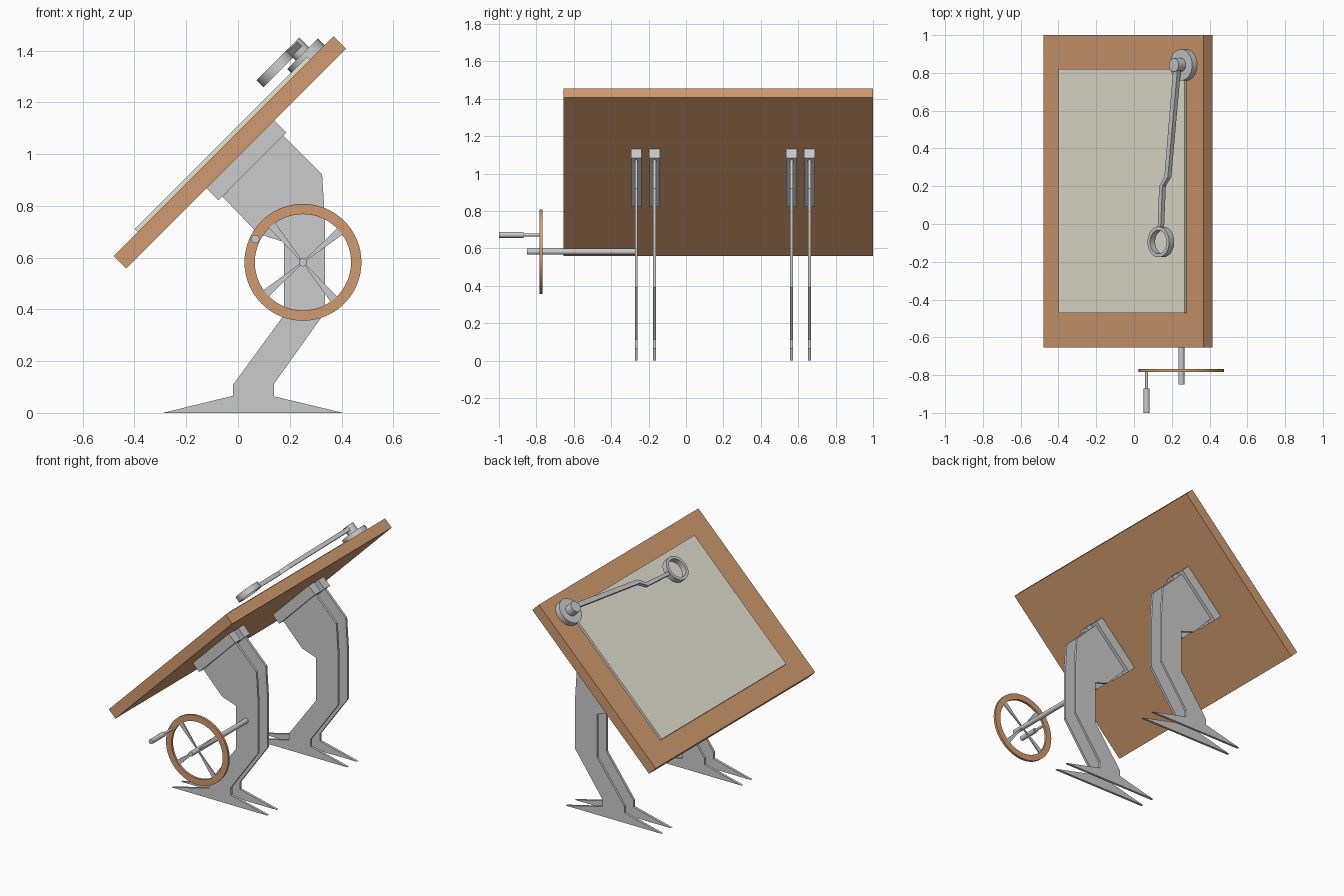
import bpy, bmesh
from math import sin, cos, pi, radians, sqrt
from mathutils import Matrix

if "Cube" in bpy.data.objects:
    bpy.data.objects.remove(bpy.data.objects["Cube"])

def material(name, color):
    m = bpy.data.materials.new(name)
    m.diffuse_color = (*color, 1)
    m.use_nodes = True
    m.node_tree.nodes["Principled BSDF"].inputs["Base Color"].default_value = m.diffuse_color
    return m

WOOD = material("wood", (0.65, 0.33, 0.16))
PAPER = material("paper", (0.80, 0.77, 0.66))

# Frames: FRONT maps (x, z, depth y); BOARD maps (up the slope, y, off the board)
S = sqrt(0.5)
FRONT = Matrix(((1, 0, 0, 0), (0, 0, 1, 0), (0, 1, 0, 0), (0, 0, 0, 1)))
BOARD = Matrix(((S, 0, -S, -0.48), (0, 1, 0, 0), (S, 0, S, 0.607), (0, 0, 0, 1)))

def finish(name, bm, frame, mat, smooth):
    bm.transform(frame)
    bmesh.ops.recalc_face_normals(bm, faces=bm.faces[:])
    me = bpy.data.meshes.new(name)
    bm.to_mesh(me)
    bm.free()
    ob = bpy.data.objects.new(name, me)
    bpy.context.collection.objects.link(ob)
    if mat:
        me.materials.append(mat)
    if smooth:
        bpy.ops.object.select_all(action='DESELECT')
        ob.select_set(True)
        bpy.context.view_layer.objects.active = ob
        bpy.ops.object.shade_smooth_by_angle(angle=radians(30))
    return ob

def prism(name, pts, a, b, frame, mat=None, smooth=False):
    bm = bmesh.new()
    lo = [bm.verts.new((x, y, a)) for x, y in pts]
    hi = [bm.verts.new((x, y, b)) for x, y in pts]
    n = len(pts)
    bm.faces.new(lo)
    bm.faces.new(hi)
    for i in range(n):
        j = (i + 1) % n
        bm.faces.new((lo[i], lo[j], hi[j], hi[i]))
    return finish(name, bm, frame, mat, smooth)

def circle(cx, cy, r, n):
    return [(cx + r * cos(2 * pi * i / n), cy + r * sin(2 * pi * i / n)) for i in range(n)]

def rect(x0, x1, y0, y1):
    return [(x0, y0), (x1, y0), (x1, y1), (x0, y1)]

def disc(name, cx, cy, r, a, b, frame, n=32):
    return prism(name, circle(cx, cy, r, n), a, b, frame, smooth=True)

def ring(name, cx, cy, r_out, r_in, a, b, frame, mat=None, n=48):
    bm = bmesh.new()
    loops = [[bm.verts.new((x, y, h)) for x, y in circle(cx, cy, r, n)]
             for r, h in ((r_out, a), (r_out, b), (r_in, b), (r_in, a))]
    for k in range(4):
        p, q = loops[k], loops[(k + 1) % 4]
        for i in range(n):
            j = (i + 1) % n
            bm.faces.new((p[i], p[j], q[j], q[i]))
    return finish(name, bm, frame, mat, True)

# Tilted board and sheet
prism("board", rect(0, 1.2, -0.655, 1.0), -0.068, 0, BOARD, WOOD)
prism("paper_sheet", rect(0.13, 1.073, -0.47, 0.82), 0, 0.016, BOARD, PAPER)

# Two legs, each a pair of cut plates with a mounting block
LEG = [(0.174, 1.072), (0.325, 0.921), (0.337, 0.735), (0.337, 0.39), (0.139, 0.112),
       (0.139, 0.064), (0.406, 0), (-0.29, 0), (-0.02, 0.066), (-0.02, 0.108),
       (0.178, 0.378), (0.178, 0.66), (0.077, 0.693), (-0.060, 0.836)]
for side, yc in (("near", -0.2175), ("far", 0.612)):
    for k, off in enumerate((-0.0485, 0.0485)):
        y = yc + off
        prism(f"{side}_leg_plate_{k + 1}", LEG, y - 0.008, y + 0.008, FRONT)
        prism(f"{side}_mount_block_{k + 1}", rect(0.438, 0.808, y - 0.029, y + 0.029),
              -0.134, -0.068, BOARD)

# Hand wheel: rim, tapered spokes, shaft and crank handle
CX, CZ = 0.251, 0.582
ring("wheel_rim", CX, CZ, 0.226, 0.186, -0.783, -0.767, FRONT, WOOD, 64)
for k in range(4):
    t = radians(40 + 90 * k)
    pts = [(0.008, -0.003), (0.19, -0.016), (0.19, 0.016), (0.008, 0.003)]
    prism(f"wheel_spoke_{k + 1}",
          [(CX + r * cos(t) - w * sin(t), CZ + r * sin(t) + w * cos(t)) for r, w in pts],
          -0.779, -0.771, FRONT)
disc("wheel_shaft", CX, CZ, 0.016, -0.85, -0.262, FRONT, 16)
disc("crank_pin", 0.067, 0.672, 0.008, -0.88, -0.767, FRONT, 16)
disc("crank_grip", 0.067, 0.672, 0.016, -1.0, -0.87, FRONT, 16)

# Swing arm: base disc, pivot, bent arm and end ring
disc("arm_base", 1.068, 0.842, 0.083, 0, 0.037, BOARD)
disc("arm_pivot", 1.067, 0.842, 0.036, 0.03, 0.09, BOARD)
PATH = [(1.072, 0.82), (1.003, 0.25), (0.963, 0.20), (0.951, -0.02)]
W = [0.016, 0.013, 0.012, 0.011]
prism("swing_arm", [(u - w, y) for (u, y), w in zip(PATH, W)] +
      [(u + w, y) for (u, y), w in reversed(list(zip(PATH, W)))], 0.058, 0.084, BOARD)
ring("arm_ring", 0.951, -0.095, 0.081, 0.062, 0.052, 0.09, BOARD)
